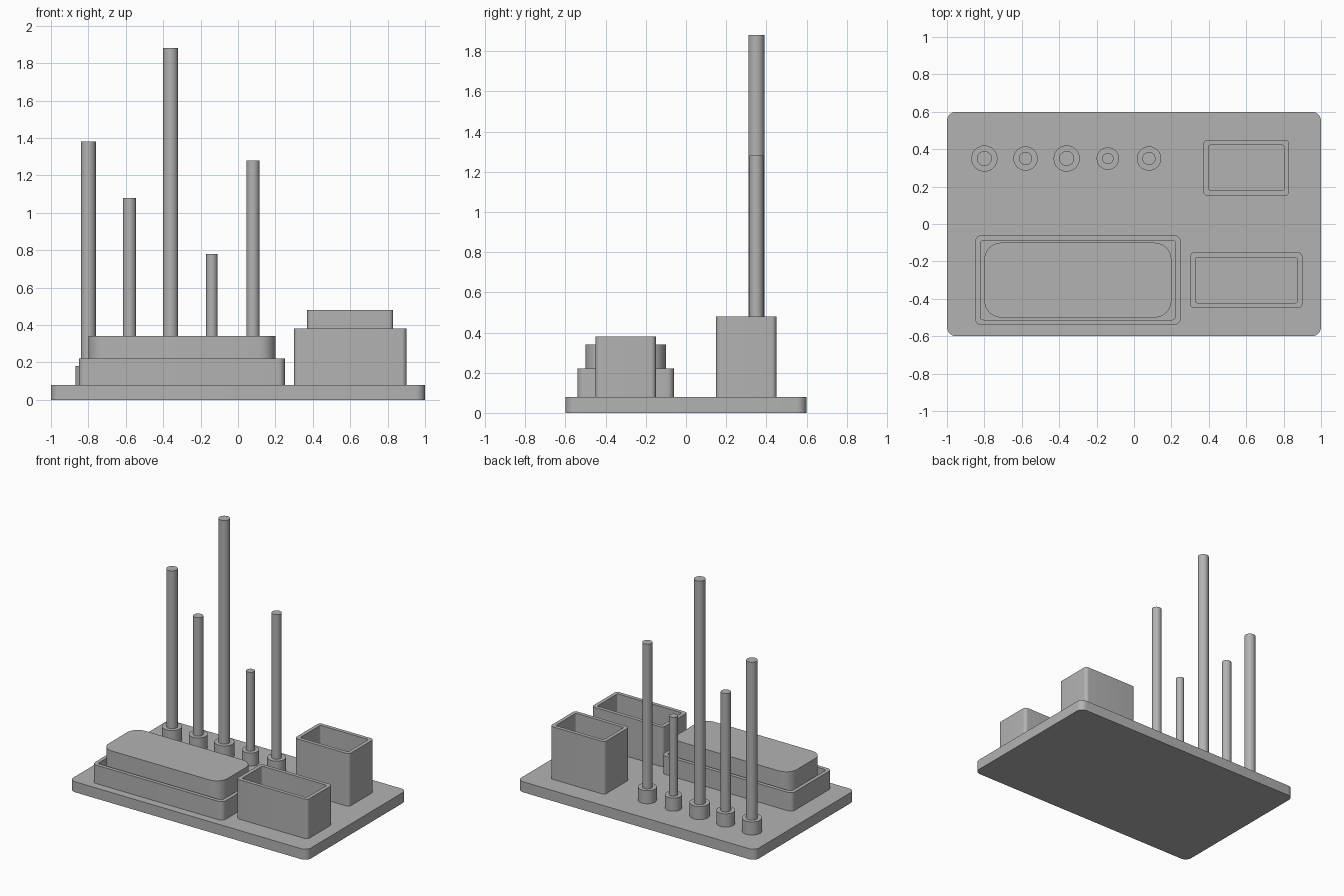
import bpy, bmesh, math

cube = bpy.data.objects.get("Cube")
if cube:
    bpy.data.objects.remove(cube, do_unlink=True)

grey = bpy.data.materials.new("matte_grey")
grey.use_nodes = True
colour = (0.45, 0.45, 0.45, 1)
grey.diffuse_color = colour
grey.node_tree.nodes["Principled BSDF"].inputs["Base Color"].default_value = colour

BASE_TOP = 0.08
FLOOR = BASE_TOP + 0.03


def outline(width, depth, radius, steps=8):
    """Rounded rectangle, counter-clockwise from the +x +y corner."""
    points = []
    for corner, (sx, sy) in enumerate([(1, 1), (-1, 1), (-1, -1), (1, -1)]):
        for i in range(steps + 1):
            a = math.pi / 2 * (corner + i / steps)
            points.append((sx * (width / 2 - radius) + radius * math.cos(a),
                           sy * (depth / 2 - radius) + radius * math.sin(a)))
    return points


def loft(name, centre, levels):
    """Join outlines given as (width, depth, corner radius, z), capping both ends."""
    bm = bmesh.new()
    rings = [[bm.verts.new((x, y, z)) for x, y in outline(w, d, r)]
             for w, d, r, z in levels]
    for low, high in zip(rings, rings[1:]):
        for i in range(len(low)):
            j = (i + 1) % len(low)
            bm.faces.new((low[i], low[j], high[j], high[i]))
    bm.faces.new(rings[0][::-1])
    bm.faces.new(rings[-1])
    bmesh.ops.remove_doubles(bm, verts=bm.verts, dist=0.00001)
    bmesh.ops.recalc_face_normals(bm, faces=bm.faces)
    mesh = bpy.data.meshes.new(name)
    bm.to_mesh(mesh)
    bm.free()
    mesh.materials.append(grey)
    obj = bpy.data.objects.new(name, mesh)
    obj.location = (*centre, 0)
    bpy.context.collection.objects.link(obj)
    bpy.ops.object.select_all(action="DESELECT")
    obj.select_set(True)
    bpy.context.view_layer.objects.active = obj
    bpy.ops.object.shade_smooth_by_angle(angle=math.radians(35))
    return obj


def solid(name, centre, width, depth, radius, bottom, top):
    return loft(name, centre, [(width, depth, radius, bottom), (width, depth, radius, top)])


def open_box(name, centre, width, depth, top, wall=0.028, radius=0.025):
    inner = (width - 2 * wall, depth - 2 * wall, radius * 0.5)
    return loft(name, centre, [(width, depth, radius, BASE_TOP), (width, depth, radius, top),
                               (*inner, top), (*inner, FLOOR)])


# Base plate
solid("base_plate", (0, 0), 2, 1.2, 0.05, 0, BASE_TOP)

# Long tray with a rounded block resting in it
open_box("long_tray", (-0.3, -0.3), 1.1, 0.48, 0.22, radius=0.035)
solid("tray_block", (-0.3, -0.3), 1, 0.4, 0.09, FLOOR, 0.34)

# Open boxes
open_box("front_box", (0.6, -0.3), 0.6, 0.3, 0.38)
open_box("back_box", (0.6, 0.3), 0.46, 0.3, 0.48)

# Row of rods standing in round sockets
rods = [(0.04, 1.38), (0.035, 1.08), (0.04, 1.88), (0.03, 0.78), (0.035, 1.28)]
for i, (r, top) in enumerate(rods):
    place = (-0.8 + 0.22 * i, 0.35)
    R = r + 0.03
    solid(f"socket_{i + 1}", place, 2 * R, 2 * R, R, BASE_TOP, 0.18)
    solid(f"rod_{i + 1}", place, 2 * r, 2 * r, r, BASE_TOP, top)
